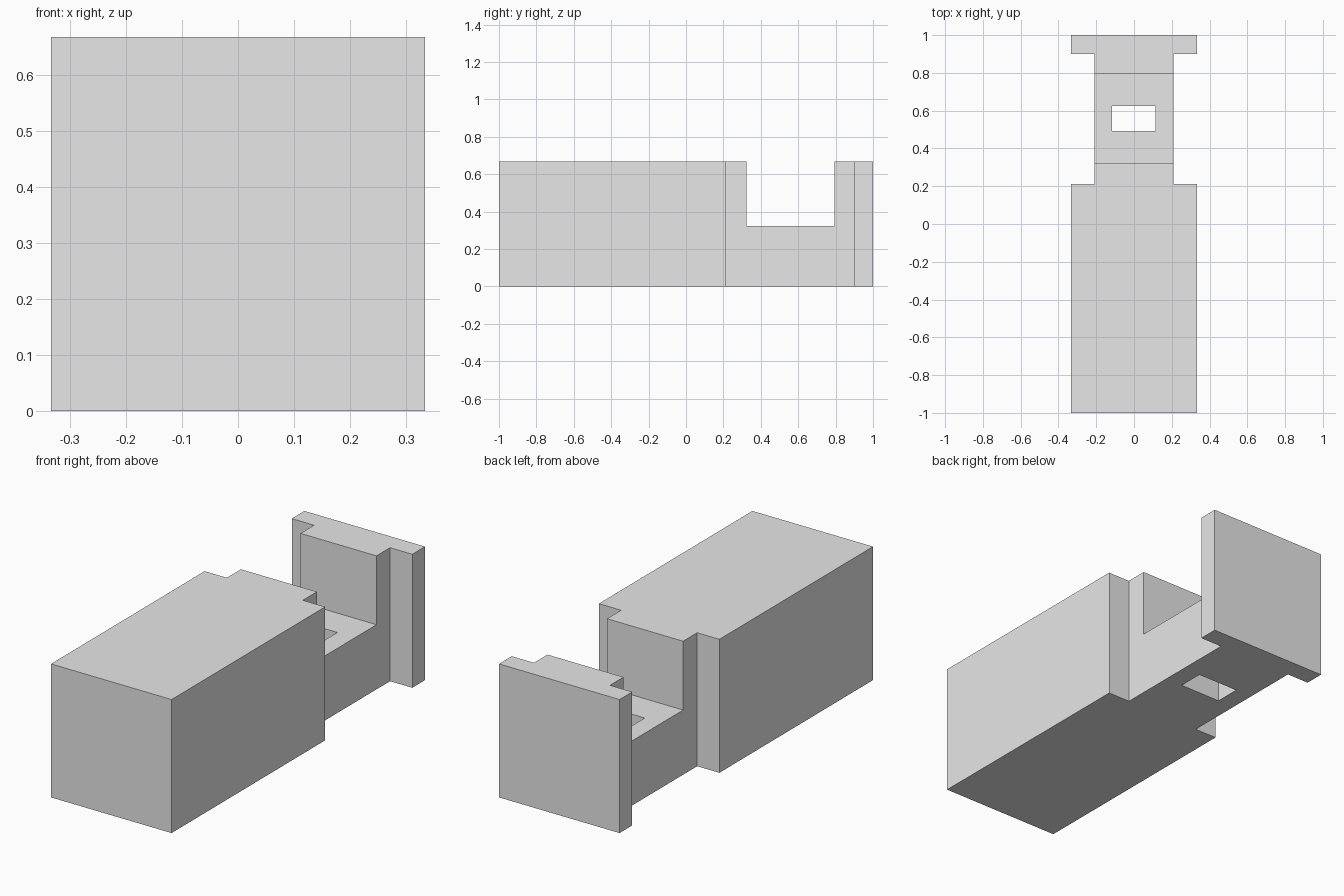
import bpy
import bmesh

cube = bpy.data.objects.get("Cube")
if cube:
    bpy.data.objects.remove(cube, do_unlink=True)

HEIGHT = 0.667
HALF_WIDTH = 0.333
NECK = 0.21

grey = bpy.data.materials.new("light grey")
grey.use_nodes = True
grey.diffuse_color = (0.8, 0.8, 0.8, 1)
grey.node_tree.nodes["Principled BSDF"].inputs["Base Color"].default_value = (0.8, 0.8, 0.8, 1)


def prism(name, outline, bottom, top):
    """Extrude a plan outline from bottom to top."""
    bm = bmesh.new()
    face = bm.faces.new([bm.verts.new((x, y, bottom)) for x, y in outline])
    extruded = bmesh.ops.extrude_face_region(bm, geom=[face])["geom"]
    verts = [v for v in extruded if isinstance(v, bmesh.types.BMVert)]
    bmesh.ops.translate(bm, verts=verts, vec=(0, 0, top - bottom))
    bmesh.ops.recalc_face_normals(bm, faces=bm.faces)
    mesh = bpy.data.meshes.new(name)
    bm.to_mesh(mesh)
    bm.free()
    mesh.materials.append(grey)
    obj = bpy.data.objects.new(name, mesh)
    bpy.context.collection.objects.link(obj)
    return obj


def cut(target, name, x0, x1, y0, y1, bottom, top):
    """Subtract a box from the target."""
    cutter = prism(name, [(x0, y0), (x1, y0), (x1, y1), (x0, y1)], bottom, top)
    cutter.hide_render = True
    cutter.display_type = 'WIRE'
    mod = target.modifiers.new(name, 'BOOLEAN')
    mod.operation = 'DIFFERENCE'
    mod.solver = 'EXACT'
    mod.object = cutter
    bpy.context.view_layer.objects.active = target
    bpy.ops.object.modifier_apply(modifier=name)
    bpy.data.objects.remove(cutter, do_unlink=True)


# Long block, narrow neck and end flange share one mirrored plan outline
right = [(HALF_WIDTH, -1), (HALF_WIDTH, 0.212), (NECK, 0.212),
         (NECK, 0.9), (HALF_WIDTH, 0.9), (HALF_WIDTH, 1)]
left = [(-x, y) for x, y in reversed(right)]
body = prism("notched_block", right + left, 0, HEIGHT)

# Open notch across the neck, then the rectangular slot through its floor
cut(body, "notch_cutter", -0.5, 0.5, 0.323, 0.793, 0.323, 1)
cut(body, "slot_cutter", -0.117, 0.113, 0.492, 0.624, -0.2, 0.5)
